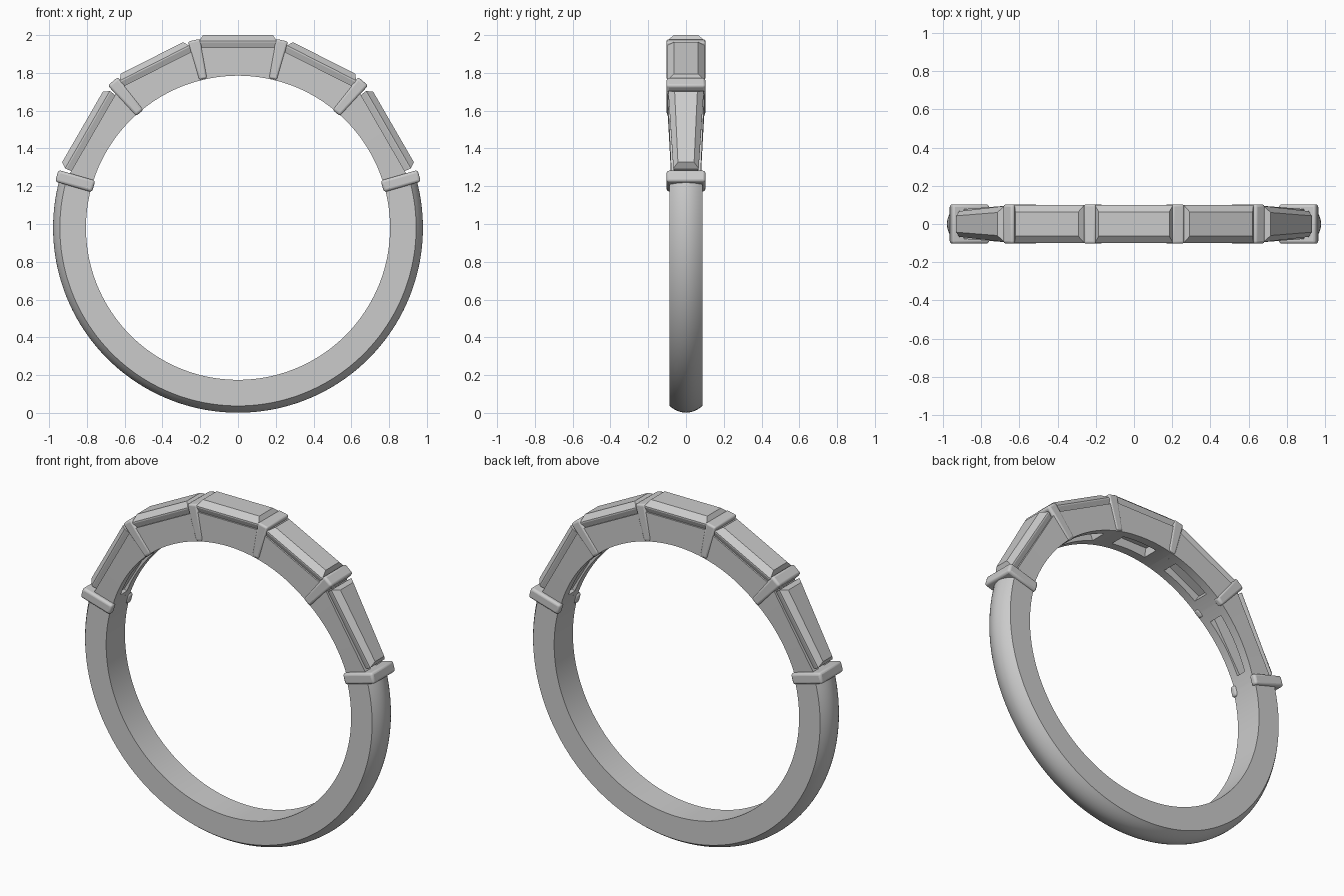
import bpy, bmesh, math

if "Cube" in bpy.data.objects:
    bpy.data.objects.remove(bpy.data.objects["Cube"])

CZ = 0.98          # height of the ring centre
R_IN = 0.805       # finger hole radius

metal = bpy.data.materials.new("grey metal")
metal.diffuse_color = (0.6, 0.6, 0.6, 1)
metal.use_nodes = True
metal.node_tree.nodes["Principled BSDF"].inputs["Base Color"].default_value = metal.diffuse_color


def finish(bm, name, smooth=None, bevel=0):
    bmesh.ops.recalc_face_normals(bm, faces=bm.faces)
    me = bpy.data.meshes.new(name)
    bm.to_mesh(me)
    bm.free()
    me.materials.append(metal)
    ob = bpy.data.objects.new(name, me)
    bpy.context.collection.objects.link(ob)
    if bevel:
        mod = ob.modifiers.new("rounding", "BEVEL")
        mod.width, mod.segments, mod.limit_method = bevel, 3, "ANGLE"
    if smooth:
        bpy.ops.object.select_all(action="DESELECT")
        ob.select_set(True)
        bpy.context.view_layer.objects.active = ob
        bpy.ops.object.shade_smooth_by_angle(angle=math.radians(smooth))
    return ob


def loft(bm, rings):
    """Skin a list of equal point loops and cap both ends."""
    loops = [[bm.verts.new(p) for p in ring] for ring in rings]
    n = len(loops[0])
    for a, b in zip(loops, loops[1:]):
        for i in range(n):
            j = (i + 1) % n
            bm.faces.new((a[i], a[j], b[j], b[i]))
    bm.faces.new(loops[0])
    bm.faces.new(loops[-1])


def polar(deg, r, y, s=1):
    a = math.radians(deg)
    return (s * r * math.cos(a), y, CZ + r * math.sin(a))


def tangent(deg, d, t, y, s=1):
    """Point at distance d along the direction deg and t sideways from it."""
    a = math.radians(deg)
    return (s * (d * math.cos(a) - t * math.sin(a)), y,
            CZ + d * math.sin(a) + t * math.cos(a))


# Shank: domed section swept round the lower part
HALF = 0.088
section = [(R_IN, -HALF), (R_IN, HALF)]
for i in range(13):
    y = HALF * (1 - i / 6)
    section.append((0.943 + 0.036 * (1 - (y / HALF) ** 2), y))
bm = bmesh.new()
STEPS = 120
loft(bm, [[polar(164 + 212 * k / STEPS, r, y) for r, y in section]
          for k in range(STEPS + 1)])
finish(bm, "shank", smooth=25)


def wall_strip(bm, a0, a1, ya, yb, outer, s):
    """Curved block between two angles; ya, yb and outer depend on the angle."""
    n = max(2, round(abs(a1 - a0) / 2))
    rings = []
    for k in range(n + 1):
        a = a0 + (a1 - a0) * k / n
        rings.append([polar(a, R_IN, ya(a), s), polar(a, R_IN, yb(a), s),
                      polar(a, outer(a), yb(a), s), polar(a, outer(a), ya(a), s)])
    loft(bm, rings)


def setting(name, a0, a1, n, top, w0, w1, s):
    """Open gallery: two side walls and a floor web at each end."""
    def width(a):
        return w0 + (w1 - w0) * (a - a0) / (a1 - a0)

    def chord(a):
        return (top - 0.065) / math.cos(math.radians(a - n))

    bm = bmesh.new()
    for side in (1, -1):
        wall_strip(bm, a0, a1, lambda a: side * (width(a) - 0.05),
                   lambda a: side * width(a), chord, s)
    for b0, b1 in ((a0, a0 + 5), (a1 - 5, a1)):
        wall_strip(bm, b0, b1, lambda a: 0.05 - width(a),
                   lambda a: width(a) - 0.05, lambda a: 0.87, s)
    finish(bm, name, smooth=25)


def gem(name, n, top, t0, t1, w0, w1, s):
    """Step cut stone: table, crown, girdle and pavilion."""
    bm = bmesh.new()
    levels = [(0, 0.02, 0.64), (0.03, 0, 1), (0.038, 0, 1),
              (0.075, 0.005, 0.85), (0.165, 0.05, 0.45)]
    rings = []
    for drop, inset, k in levels:
        d, u, v = top - drop, t0 + inset, t1 - inset
        rings.append([tangent(n, d, u, -w0 * k, s), tangent(n, d, v, -w1 * k, s),
                      tangent(n, d, v, w1 * k, s), tangent(n, d, u, w0 * k, s)])
    loft(bm, rings)
    finish(bm, name)


def bar(name, deg, r0, r1, thin, thick, s):
    """Channel bar: an arch over the band with a leg down each side."""
    arch = [(-0.103, r0), (-0.103, r1), (0.103, r1), (0.103, r0),
            (0.062, r0), (0.062, 0.83), (-0.062, 0.83), (-0.062, r0)]
    bm = bmesh.new()
    rings = []
    for side in (-0.5, 0.5):
        ring = []
        for y, r in arch:
            w = thin + (thick - thin) * (r - r0) / (r1 - r0)
            ring.append(tangent(deg, r, side * w, y, s))
        rings.append(ring)
    loft(bm, rings)
    finish(bm, name, smooth=35, bevel=0.014)


# Centre stone
setting("centre_setting", 76.8, 103.2, 90, 1.02, 0.098, 0.098, 1)
gem("centre_gem", 90, 1.02, -0.205, 0.205, 0.1, 0.1, 1)

# Mirrored stones and bars
for s, label in ((1, "right"), (-1, "left")):
    setting(label + "_upper_setting", 49.5, 76.8, 63.1, 1.008, 0.098, 0.098, s)
    gem(label + "_upper_gem", 63.1, 1.008, -0.205, 0.205, 0.1, 0.1, s)
    setting(label + "_lower_setting", 16, 49.5, 30, 0.98, 0.077, 0.098, s)
    gem(label + "_lower_gem", 30, 0.98, -0.185, 0.287, 0.067, 0.094, s)
    bar(label + "_top_bar", 76.8, 0.808, 1.02, 0.045, 0.066, s)
    bar(label + "_middle_bar", 49.5, 0.8, 1.02, 0.055, 0.07, s)
    bar(label + "_end_bar", 16, 0.795, 0.998, 0.064, 0.064, s)
